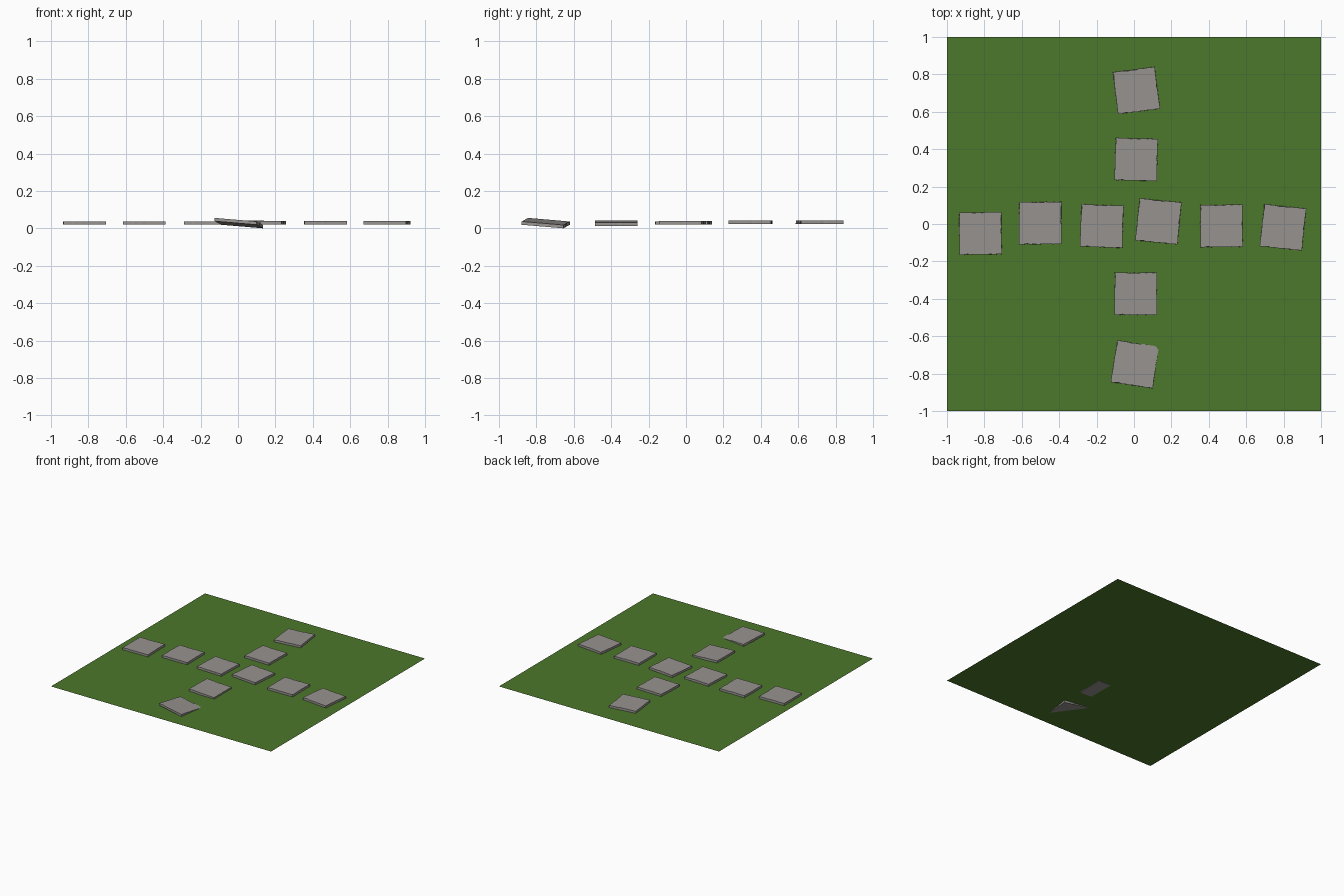
import bpy, bmesh, math, random
from mathutils import Matrix

if "Cube" in bpy.data.objects:
    bpy.data.objects.remove(bpy.data.objects["Cube"])


def material(name, rgb):
    m = bpy.data.materials.new(name)
    m.diffuse_color = (*rgb, 1)
    m.use_nodes = True
    m.node_tree.nodes["Principled BSDF"].inputs["Base Color"].default_value = m.diffuse_color
    return m


GRASS = material("grass_green", (0.073, 0.188, 0.024))
STONE = material("stone_grey", (0.305, 0.288, 0.275))
GROUND_Z = 0.0195
THICK = 0.0175
HALF = 0.114


def add_object(name, bm, mat):
    me = bpy.data.meshes.new(name)
    bm.to_mesh(me)
    bm.free()
    me.materials.append(mat)
    ob = bpy.data.objects.new(name, me)
    bpy.context.collection.objects.link(ob)
    return ob


# flat lawn sheet
bm = bmesh.new()
bmesh.ops.create_grid(bm, x_segments=1, y_segments=1, size=1,
                      matrix=Matrix.Translation((0, 0, GROUND_Z)))
add_object("lawn", bm, GRASS)


def chipped_outline(rng):
    """Square outline with small chips along each side: (top, bottom) points."""
    pts = []
    steps = 11
    for side in range(4):
        a = side * math.pi / 2
        for i in range(steps):
            t = -HALF + 2 * HALF * i / steps
            if i:
                t += rng.uniform(-0.005, 0.005)
            chip = rng.choice((0, 0.001, 0.002, 0.005)) if i else 0.001
            low = chip * 0.6
            pts.append([(math.cos(a) * t + math.sin(a) * d,
                         math.sin(a) * t - math.cos(a) * d)
                        for d in (HALF - chip, HALF - low)])
    return pts


OUTLINE = chipped_outline(random.Random(4))

# x, y, turn in degrees, base height, slope along x, slope along y
SLABS = [
    (-0.821, -0.050, 1.0, 0.0200, 0, 0),
    (-0.501, 0.005, 0.5, 0.0200, 0, 0),
    (-0.172, -0.011, -2.0, 0.0200, 0, 0),
    (0.131, 0.014, -5.5, 0.0220, 0, 0),
    (0.468, -0.010, 0.5, 0.0210, 0, 0),
    (0.797, -0.018, -6.0, 0.0215, 0, 0),
    (0.013, 0.714, 7.5, 0.0235, 0, 0),
    (0.012, 0.345, -1.5, 0.0235, 0, 0),
    (0.010, -0.373, 0.0, 0.0195, -0.05, 0),
    (0.005, -0.750, -8.5, 0.0195, -0.096, -0.071),
]

# stepping stones, some tipped into the lawn
for n, (x, y, turn, z, sx, sy) in enumerate(SLABS, 1):
    c, s = math.cos(math.radians(turn)), math.sin(math.radians(turn))
    bm = bmesh.new()

    def vert(p, h):
        px, py = p[0] * c - p[1] * s, p[0] * s + p[1] * c
        return bm.verts.new((x + px, y + py, z + h + sx * px + sy * py))

    top = [vert(p[0], THICK) for p in OUTLINE]
    low = [vert(p[1], 0) for p in OUTLINE]
    bm.faces.new(top)
    bm.faces.new(low[::-1])
    for i in range(len(top)):
        j = (i + 1) % len(top)
        bm.faces.new((low[i], low[j], top[j], top[i]))
    bmesh.ops.recalc_face_normals(bm, faces=bm.faces)
    add_object(f"stepping_stone_{n}", bm, STONE)
